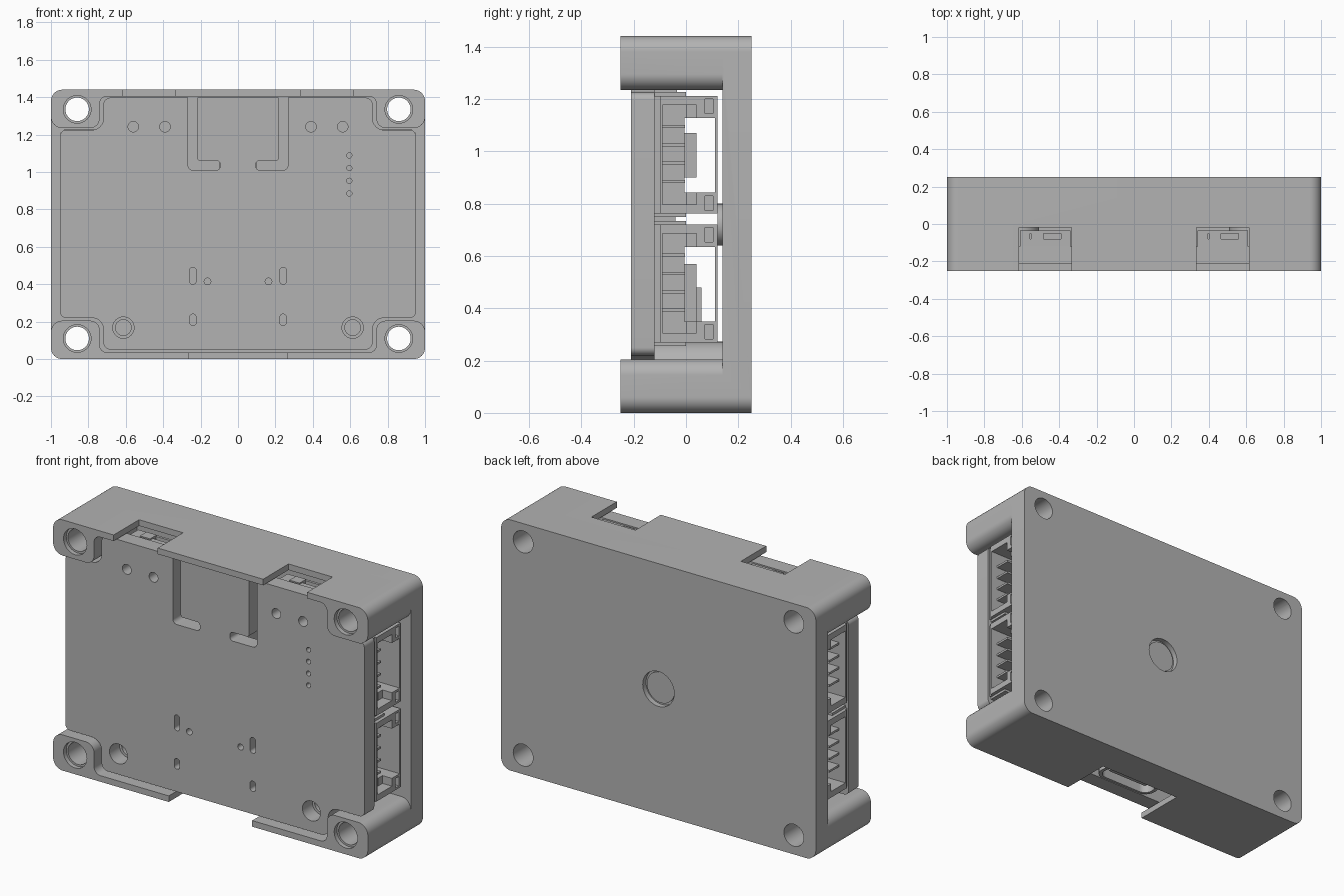
import bpy, bmesh, math
from mathutils import Vector

if "Cube" in bpy.data.objects:
    bpy.data.objects.remove(bpy.data.objects["Cube"])

H = 1.44
GREY = (0.45, 0.45, 0.45, 1)
mat = bpy.data.materials.new("plain grey")
mat.use_nodes = True
mat.diffuse_color = GREY
mat.node_tree.nodes["Principled BSDF"].inputs["Base Color"].default_value = GREY


# Outline helpers
def rounded(points, steps=8):
    out = []
    for i, (x, z, r) in enumerate(points):
        p = Vector((x, z))
        u = (Vector(points[i - 1][:2]) - p).normalized()
        v = (Vector(points[(i + 1) % len(points)][:2]) - p).normalized()
        if r == 0:
            out.append(p)
            continue
        half = u.angle(v) / 2
        c = p + (u + v).normalized() * r / math.sin(half)
        s, e = p + u * r / math.tan(half) - c, p + v * r / math.tan(half) - c
        out += [c + s.lerp(e, k / steps).normalized() * r for k in range(steps + 1)]
    return out


def rect(x0, x1, z0, z1, r=0):
    return rounded([(x0, z0, r), (x1, z0, r), (x1, z1, r), (x0, z1, r)])


def circle(x, z, r, n=32):
    return [Vector((x + r * math.cos(k * math.tau / n), z + r * math.sin(k * math.tau / n)))
            for k in range(n)]


def mirrored(half):
    return rounded(half + [(-x, z, r) for x, z, r in reversed(half)])


def flip(outline):
    return [Vector((-p.x, p.y)) for p in outline]


# Solid made of prisms (outline, start, end) extruded along one axis
def solid(name, prisms, axis="y"):
    place = {"x": lambda p, d: (d, p.x, p.y),
             "y": lambda p, d: (p.x, d, p.y),
             "z": lambda p, d: (p.x, p.y, d)}[axis]
    bm = bmesh.new()
    for outline, a, b in prisms:
        lo = [bm.verts.new(place(p, a)) for p in outline]
        hi = [bm.verts.new(place(p, b)) for p in outline]
        bm.faces.new(lo)
        bm.faces.new(hi)
        for i in range(len(lo)):
            bm.faces.new((lo[i - 1], lo[i], hi[i], hi[i - 1]))
    bmesh.ops.recalc_face_normals(bm, faces=bm.faces)
    mesh = bpy.data.meshes.new(name)
    bm.to_mesh(mesh)
    bm.free()
    mesh.materials.append(mat)
    obj = bpy.data.objects.new(name, mesh)
    bpy.context.collection.objects.link(obj)
    return obj


def combine(obj, prisms, operation="DIFFERENCE", axis="y"):
    tool = solid("cutter", prisms, axis)
    tool.hide_render = True
    mod = obj.modifiers.new("shape", "BOOLEAN")
    mod.operation, mod.object, mod.solver = operation, tool, "EXACT"
    bpy.context.view_layer.objects.active = obj
    bpy.ops.object.modifier_apply(modifier=mod.name)
    bpy.data.objects.remove(tool)


# Case: back plate joined to top and bottom bands with corner blocks
case = solid("case", [(rect(-1, 1, 0, H, 0.06), 0.14, 0.25)])
band = [(1, H, 0.06), (1, 1.235, 0.06), (0.74, 1.235, 0.05), (0.74, 1.405, 0.04)]
top_band = mirrored(band)
low_band = mirrored([(x, H - z, r) for x, z, r in band])
combine(case, [(top_band, -0.25, 0.14), (low_band, -0.25, 0.14)], "UNION")

# Corner screw holes, countersinks and the back recess
corners = [(sx * 0.86, z) for sx in (-1, 1) for z in (0.11, 1.335)]
combine(case, [(circle(x, z, 0.063), -0.4, 0.4) for x, z in corners])
combine(case, [(circle(x, z, 0.074), -0.4, -0.225) for x, z in corners])
combine(case, [(circle(0, H / 2, 0.1, 48), 0.22, 0.4)])

# Openings in the top and bottom walls
combine(case, [(rect(-0.615, -0.335, 1.3, 1.6), -0.4, -0.02),
               (rect(0.335, 0.615, 1.3, 1.6), -0.4, -0.02),
               (rect(-0.265, 0.265, -0.1, 0.1), -0.4, 0.05)])

# Raised ring inside the recess and boss on its inner side
solid("recess_boss", [(circle(0, H / 2, 0.08), 0.12, 0.15)])
solid("recess_disc", [(circle(0, H / 2, 0.088, 48), 0.215, 0.229)])

# Front panel, stepped round the corner blocks
panel = solid("front_panel", [(mirrored([
    (0.72, 1.398, 0.04), (0.72, 1.225, 0.06), (0.95, 1.225, 0.03),
    (0.95, 0.22, 0.03), (0.72, 0.22, 0.06), (0.72, 0.05, 0.04)]), -0.21, -0.12)])

# Spring tongue slots, lamp holes, slits and screw holes in the panel
hook = rounded([(-0.267, 1.5, 0), (-0.267, 1.01, 0.025), (-0.095, 1.01, 0.02),
                (-0.095, 1.06, 0.02), (-0.217, 1.06, 0.015), (-0.217, 1.5, 0)])
holes = [hook, circle(-0.56, 1.242, 0.028), circle(-0.39, 1.242, 0.028),
         circle(-0.163, 0.415, 0.018, 16), circle(-0.613, 0.168, 0.057),
         rect(-0.258, -0.224, 0.4, 0.49, 0.016), rect(-0.258, -0.224, 0.18, 0.24, 0.016)]
holes += [flip(h) for h in holes]
holes += [circle(0.595, 0.885 + 0.068 * k, 0.014, 16) for k in range(4)]
combine(panel, [(h, -0.3, 0) for h in holes])

# Screw posts behind the lower panel holes
for side, sx in (("right", -1), ("left", 1)):
    post = solid(side + "_screw_post", [(circle(sx * 0.613, 0.168, 0.105), -0.12, 0.15)])
    combine(post, [(circle(sx * 0.613, 0.168, 0.042), -0.2, 0)])


# Side sockets: hollow housing with an open window and four pins
def socket(name, sx, z):
    face = sx * 0.95
    at = lambda depth: sx * (0.95 - depth)
    out = sx * 1.1
    body = solid(name + "_housing", [(rect(-0.1, 0.12, z, z + 0.45), face, at(0.3))], "x")
    combine(body, [(rect(-0.09, 0.0, z + 0.035, z + 0.415), out, at(0.24))], axis="x")
    combine(body, [(rect(-0.01, 0.04, z + 0.035, z + 0.415), out, at(0.06))], axis="x")
    combine(body, [(rect(-0.005, 0.11, z + 0.08, z + 0.365), out, sx * 0.5)], axis="x")
    combine(body, [(rect(0.073, 0.103, z + d, z + d + 0.055), out, at(0.05))
                   for d in (0.012, 0.383)], axis="x")
    solid(name + "_pins", [(rect(-0.095, -0.003, z + 0.117 + 0.07 * k, z + 0.129 + 0.07 * k),
                            at(0.04), at(0.25)) for k in range(4)], "x")
    solid(name + "_feet", [(rect(-0.12, 0.0, z - 0.014, z + 0.003), at(0.02), at(0.2)),
                           (rect(-0.12, 0.0, z + 0.447, z + 0.464), at(0.02), at(0.2)),
                           (rect(-0.121, -0.099, z, z + 0.45), at(0.01), at(0.3))], "x")


for side, sx in (("right", -1), ("left", 1)):
    socket(side + "_lower_socket", sx, 0.27)
    socket(side + "_upper_socket", sx, 0.762)

# Top sockets seen through the wall openings
for side, cx in (("right", -0.475), ("left", 0.475)):
    body = solid(side + "_top_socket", [(rect(cx - 0.135, cx + 0.135, -0.12, -0.035), 1.21, 1.39)], "z")
    combine(body, [(rect(cx - 0.08, cx + 0.085, -0.08, -0.05), 1.32, 1.5)], axis="z")
    solid(side + "_top_slider", [(rect(cx - 0.075, cx - 0.01, -0.105, -0.045), 1.3, 1.397)], "z")

# Rounded socket in the bottom opening
port = solid("bottom_port", [(rect(-0.19, 0.19, -0.115, 0.02, 0.06), 0.05, 0.28)], "z")
combine(port, [(rect(-0.17, 0.17, -0.1, 0.005, 0.048), -0.1, 0.22)], axis="z")
solid("port_tongue", [(rect(-0.13, 0.13, -0.06, -0.035), 0.07, 0.23)], "z")

# Inner parts: push button behind the tongue, chips on the panel
solid("push_button", [(rect(-0.1, 0.1, 0.9, 1.07), -0.12, 0.04)])
solid("main_chip", [(rect(-0.2, 0.2, 0.35, 0.57), -0.12, 0.04)])
solid("small_chip", [(rect(-0.08, 0.08, 0.35, 0.48), 0.03, 0.06)])
solid("middle_chip", [(rect(-0.3, 0.3, 0.62, 0.84), -0.12, -0.04)])

# Smooth the rounded walls, keep edges sharp
bpy.ops.object.select_all(action="DESELECT")
for obj in bpy.context.scene.objects:
    if obj.type == "MESH" and mat.name in obj.data.materials:
        obj.select_set(True)
        bpy.context.view_layer.objects.active = obj
bpy.ops.object.shade_smooth_by_angle(angle=math.radians(30))
